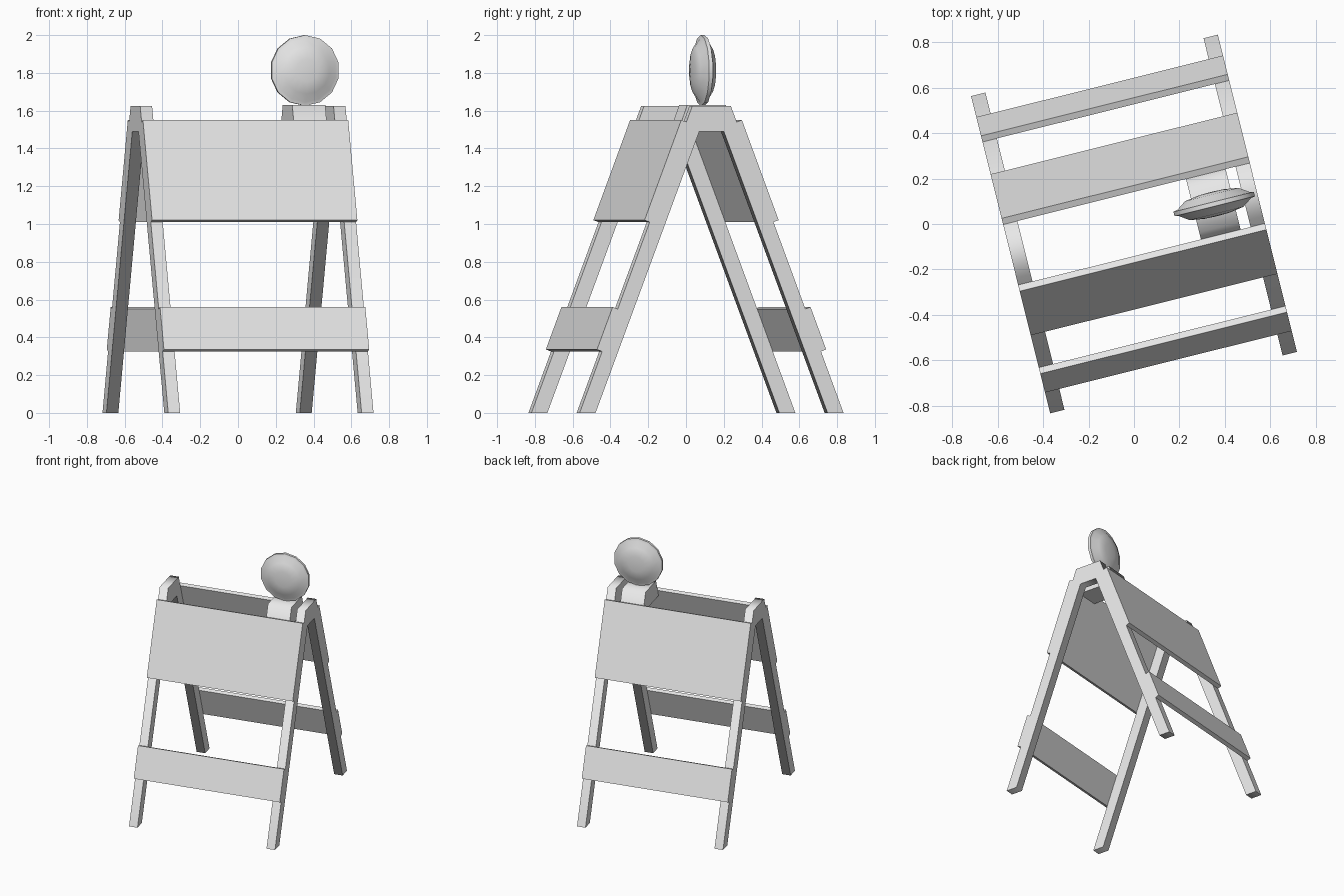
import bpy, bmesh, math
from mathutils import Matrix, Vector

cube = bpy.data.objects.get("Cube")
if cube:
    bpy.data.objects.remove(cube, do_unlink=True)

TURN = math.radians(14)      # whole barricade is turned about z
HALF = 0.56                  # half length along the boards
LEG = 0.065                  # leg thickness
FOOT, CREST, TOP = 0.72, 0.105, 1.625
SLOPE = (FOOT - CREST) / TOP
LEAN = math.atan(SLOPE)

grey = bpy.data.materials.new("light_grey")
grey.use_nodes = True
grey.diffuse_color = (0.8, 0.8, 0.8, 1)
grey.node_tree.nodes["Principled BSDF"].inputs["Base Color"].default_value = (0.8, 0.8, 0.8, 1)


def finish(name, bm, smooth=None):
    """Turn a bmesh into a named object, optionally smooth below an angle."""
    bmesh.ops.recalc_face_normals(bm, faces=bm.faces)
    mesh = bpy.data.meshes.new(name)
    bm.to_mesh(mesh)
    bm.free()
    mesh.materials.append(grey)
    obj = bpy.data.objects.new(name, mesh)
    bpy.context.collection.objects.link(obj)
    obj.rotation_euler.z = TURN
    if smooth:
        bpy.ops.object.select_all(action='DESELECT')
        obj.select_set(True)
        bpy.context.view_layer.objects.active = obj
        bpy.ops.object.shade_smooth_by_angle(angle=math.radians(smooth))
    return obj


def prism(name, profile, x0, x1, smooth=None):
    """Extrude a (y, z) profile along x."""
    bm = bmesh.new()
    face = bm.faces.new([bm.verts.new((x0, y, z)) for y, z in profile])
    ext = bmesh.ops.extrude_face_region(bm, geom=[face])
    verts = [v for v in ext["geom"] if isinstance(v, bmesh.types.BMVert)]
    bmesh.ops.translate(bm, verts=verts, vec=(x1 - x0, 0, 0))
    return finish(name, bm, smooth)


def mirrored(half):
    """Close a half profile by mirroring it in y."""
    return half + [(-y, z) for y, z in reversed(half)]


# A-frame leg pairs
frame = mirrored([(0.067, 1.49), (0.633, 0), (FOOT, 0), (CREST, TOP)])
prism("left_leg_frame", frame, HALF - LEG, HALF, 75)
prism("right_leg_frame", frame, -HALF, LEG - HALF, 75)

# Sloping boards lying on the outside of the legs
THICK = 0.03
out = Vector((math.cos(LEAN), math.sin(LEAN))) * THICK
for side, sign in (("front", -1), ("back", 1)):
    for level, low, high in (("upper", 1.01, 1.54), ("lower", 0.325, 0.55)):
        a = Vector((FOOT - SLOPE * low, low))
        b = Vector((FOOT - SLOPE * high, high))
        board = [(sign * p.x, p.y) for p in (a, a + out, b + out, b)]
        prism(f"{side}_{level}_board", board, -HALF, HALF)

# Lamp base wedged between the upper boards
LAMP_X = 0.36
base = mirrored([(0.155, 1.49), (CREST, 1.63)])
prism("lamp_base", base, LAMP_X - 0.09, LAMP_X + 0.09, 75)

# Round warning lamp: a rim with a shallow dome on each face
bm = bmesh.new()
half = [(0, 0.055), (0.06, 0.053), (0.125, 0.043), (0.168, 0.014), (0.187, 0.01)]
outline = half + [(r, -d) for r, d in reversed(half)]
verts = [bm.verts.new((r, 0, d)) for r, d in outline]
edges = [bm.edges.new(pair) for pair in zip(verts, verts[1:])]
bmesh.ops.spin(bm, geom=verts + edges, cent=(0, 0, 0), axis=(0, 0, 1),
               angle=math.tau, steps=14, use_merge=True)
bmesh.ops.remove_doubles(bm, verts=bm.verts, dist=0.0005)
bm.transform(Matrix.Translation((LAMP_X + 0.004, 0, 1.813))
             @ Matrix.Rotation(math.pi / 2, 4, 'Y')
             @ Matrix.Rotation(math.pi / 2, 4, 'X'))
finish("warning_lamp", bm, 40)
